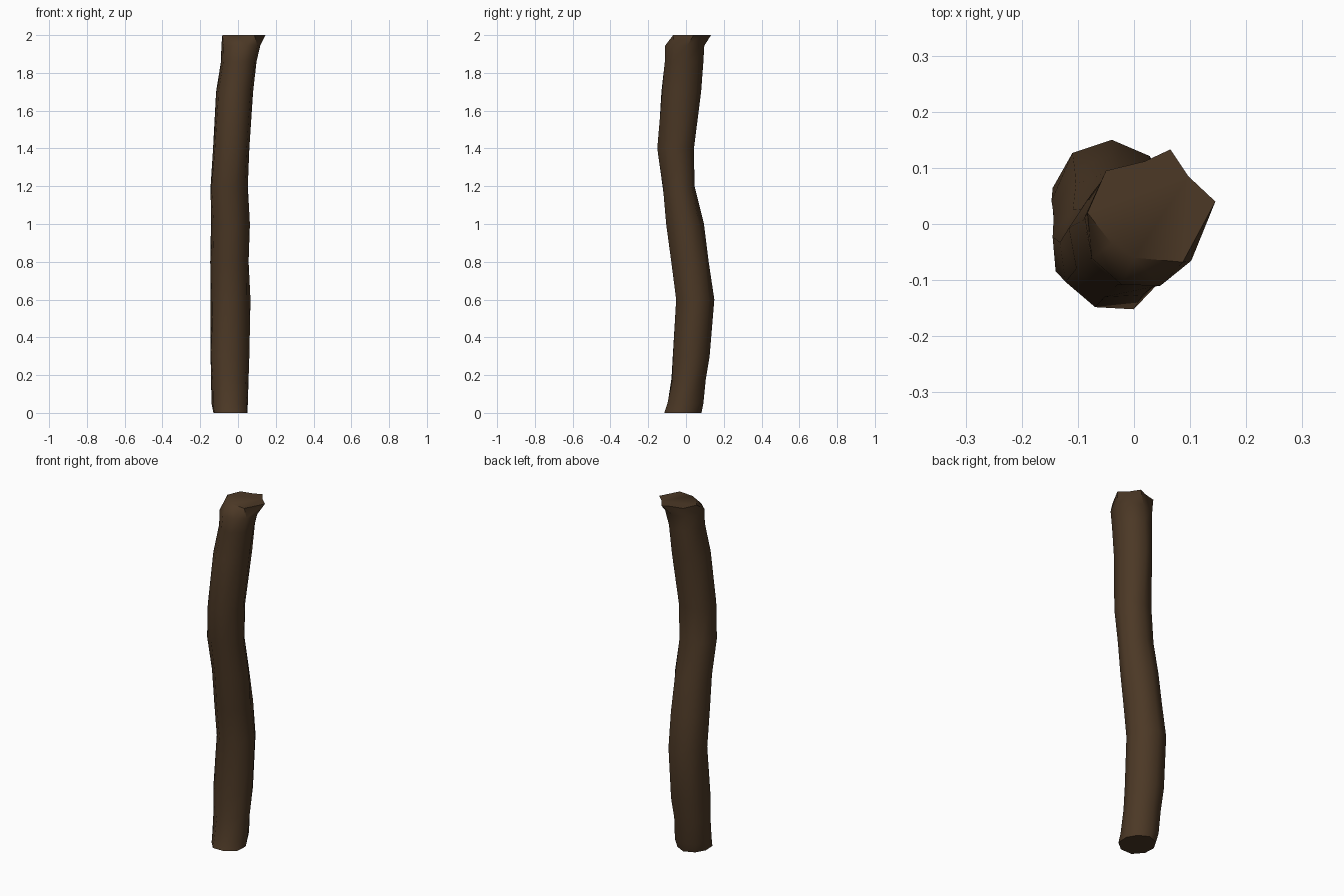
import bpy, bmesh, math, random

if "Cube" in bpy.data.objects:
    bpy.data.objects.remove(bpy.data.objects["Cube"])

random.seed(4)
SIDES = 9

# Trunk profile: height, x range, y range
LEVELS = [
    (0.00, -0.130, 0.050, -0.115, 0.082),
    (0.05, -0.140, 0.052, -0.098, 0.092),
    (0.18, -0.143, 0.056, -0.077, 0.105),
    (0.30, -0.145, 0.060, -0.070, 0.125),
    (0.60, -0.145, 0.066, -0.052, 0.150),
    (0.80, -0.147, 0.056, -0.078, 0.120),
    (1.00, -0.143, 0.063, -0.105, 0.095),
    (1.20, -0.145, 0.052, -0.124, 0.045),
    (1.40, -0.132, 0.060, -0.152, 0.042),
    (1.70, -0.116, 0.080, -0.130, 0.080),
    (1.86, -0.090, 0.098, -0.112, 0.092),
]
# Flared, irregular cut at the top
TOP = [(0.145, 0.040), (0.097, 0.085), (0.065, 0.133), (0.020, 0.112), (-0.050, 0.095),
       (-0.083, 0.020), (-0.040, -0.035), (0.000, -0.060), (0.087, -0.068)]


def fit(pts, x0, x1, y0, y1):
    """Scale a loop so that it fills the given x and y ranges."""
    xs, ys = [p[0] for p in pts], [p[1] for p in pts]
    return [(x0 + (x - min(xs)) / (max(xs) - min(xs)) * (x1 - x0),
             y0 + (y - min(ys)) / (max(ys) - min(ys)) * (y1 - y0)) for x, y in pts]


def ring(jitter):
    pts = []
    for i in range(SIDES):
        a = math.tau * i / SIDES + 0.15
        r = 1 + random.uniform(-jitter, jitter)
        pts.append((r * math.cos(a), r * math.sin(a)))
    return pts


bark = bpy.data.materials.new("dark brown bark")
bark.diffuse_color = (0.072, 0.040, 0.019, 1)
bark.use_nodes = True
bark.node_tree.nodes["Principled BSDF"].inputs["Base Color"].default_value = bark.diffuse_color

bm = bmesh.new()
rings = []
for z, *box in LEVELS:
    loop = fit(ring(0.10 if z == 0 else 0.05), *box)
    rings.append([bm.verts.new((x, y, z)) for x, y in loop])
# Last bend just under the cut, then the cut itself
loop = fit(ring(0.05), -0.088, 0.118, -0.110, 0.097)
rings.append([bm.verts.new((x, y, 1.945)) for x, y in loop])
rings.append([bm.verts.new((x, y, 2.0)) for x, y in TOP])

# Bark sides and end cuts
for low, high in zip(rings, rings[1:]):
    for i in range(SIDES):
        j = (i + 1) % SIDES
        bm.faces.new((low[i], low[j], high[j], high[i]))
bm.faces.new(rings[0][::-1])
bm.faces.new(rings[-1])

mesh = bpy.data.meshes.new("log")
bm.to_mesh(mesh)
bm.free()
log = bpy.data.objects.new("log", mesh)
bpy.context.collection.objects.link(log)
mesh.materials.append(bark)

bpy.context.view_layer.objects.active = log
log.select_set(True)
bpy.ops.object.shade_smooth_by_angle(angle=math.radians(50))
